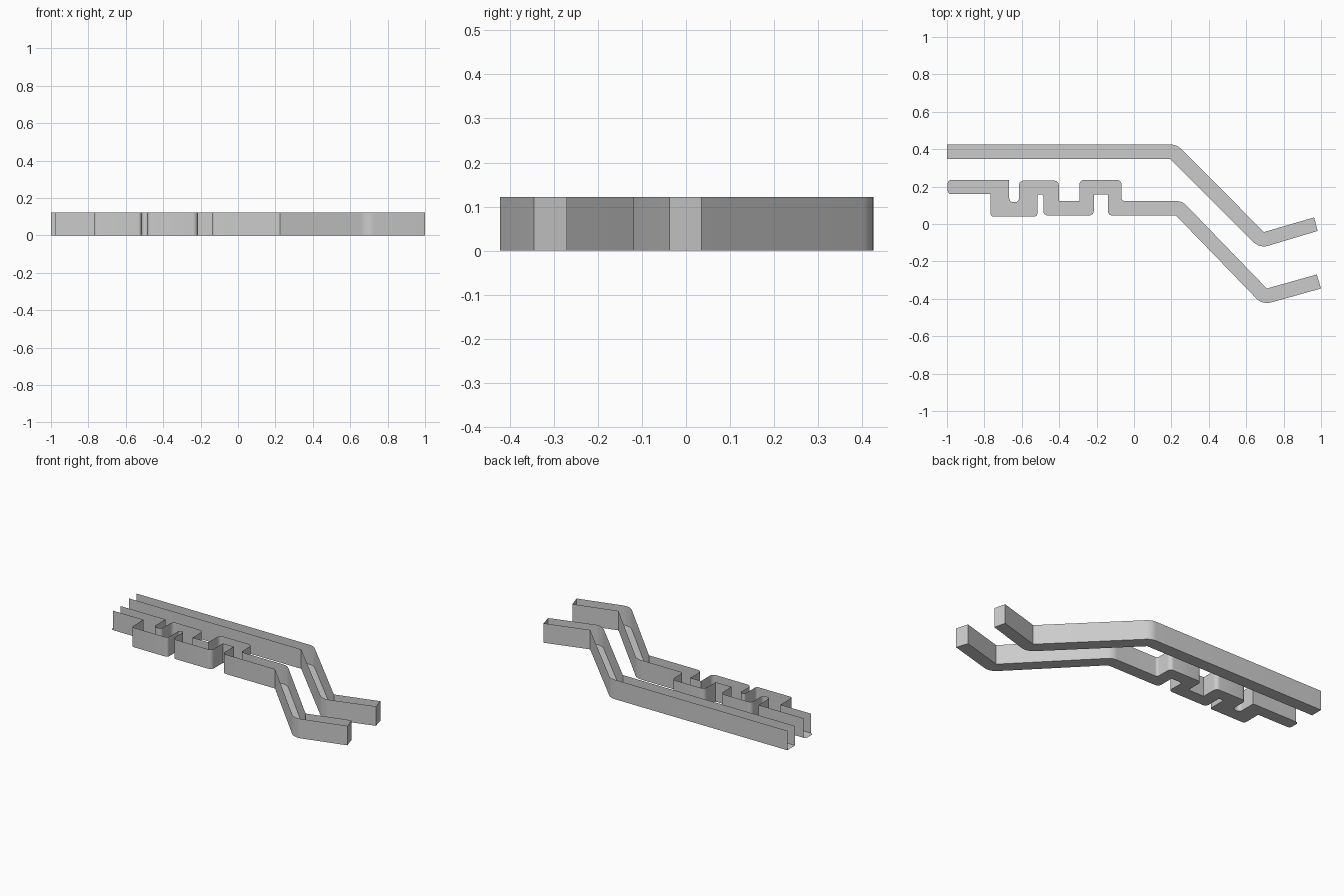
import bpy, bmesh, math
from mathutils import Vector

if "Cube" in bpy.data.objects:
    bpy.data.objects.remove(bpy.data.objects["Cube"])

HEIGHT = 0.122


def rounded(points, steps=6):
    """Turn (x, y, radius) corners into an outline with filleted corners."""
    out = []
    n = len(points)
    for i, (x, y, r) in enumerate(points):
        p = Vector((x, y))
        if r == 0:
            out.append(p)
            continue
        a = (Vector(points[i - 1][:2]) - p).normalized()
        b = (Vector(points[(i + 1) % n][:2]) - p).normalized()
        half = a.angle(b) / 2
        center = p + (a + b).normalized() * (r / math.sin(half))
        t = r / math.tan(half)
        start, end = p + a * t - center, p + b * t - center
        sweep = math.pi - 2 * half
        for k in range(steps + 1):
            f = k / steps
            v = (start * math.sin((1 - f) * sweep) + end * math.sin(f * sweep)) / math.sin(sweep)
            out.append(center + v)
    return out


def channel(name, points):
    """Thin open-topped trough: floor, side walls, right end cap, open left end."""
    outline = rounded(points)
    bm = bmesh.new()
    low = [bm.verts.new((p.x, p.y, 0)) for p in outline]
    high = [bm.verts.new((p.x, p.y, HEIGHT)) for p in outline]
    bm.faces.new(low)
    n = len(low)
    for i in range(n):
        j = (i + 1) % n
        if (low[i].co.x + low[j].co.x) / 2 > -0.98:
            bm.faces.new((low[i], high[i], high[j], low[j]))
    for v in [v for v in bm.verts if not v.link_faces]:
        bm.verts.remove(v)
    # outlines run clockwise, so the floor already faces down and walls outward
    bmesh.ops.reverse_faces(bm, faces=[f for f in bm.faces if len(f.verts) == 4])
    bmesh.ops.triangulate(bm, faces=[f for f in bm.faces if len(f.verts) > 4])
    mesh = bpy.data.meshes.new(name)
    bm.to_mesh(mesh)
    bm.free()
    obj = bpy.data.objects.new(name, mesh)
    bpy.context.collection.objects.link(obj)
    bpy.context.view_layer.objects.active = obj
    obj.select_set(True)
    bpy.ops.object.shade_smooth_by_angle(angle=math.radians(30))
    obj.select_set(False)


# Straight channel with two bends
channel("straight_channel", [
    (-1, 0.3475, 0), (-1, 0.425, 0), (0.228, 0.425, 0.078),
    (0.695, -0.043, 0), (0.963, 0.035, 0), (0.982, -0.037, 0),
    (0.672, -0.130, 0.078), (0.195, 0.3475, 0)])

# Meandering channel with the same two bends
R = 0.025
channel("meander_channel", [
    (-0.996, 0.16, 0.018), (-0.996, 0.235, 0.018),
    (-0.667, 0.235, 0), (-0.667, 0.117, 0.02), (-0.615, 0.117, 0.02),
    (-0.615, 0.232, R), (-0.402, 0.232, R), (-0.402, 0.123, 0),
    (-0.292, 0.123, 0), (-0.292, 0.235, R), (-0.066, 0.235, R),
    (-0.066, 0.123, 0.015), (0.257, 0.123, 0.078),
    (0.71, -0.345, 0), (0.977, -0.27, 0), (1.0, -0.345, 0),
    (0.687, -0.432, 0.078), (0.225, 0.045, 0),
    (-0.14, 0.045, R), (-0.14, 0.158, 0), (-0.215, 0.158, 0),
    (-0.215, 0.045, R), (-0.485, 0.045, R), (-0.485, 0.158, 0.012),
    (-0.517, 0.158, 0.012), (-0.517, 0.04, 0.015), (-0.767, 0.04, 0.015),
    (-0.767, 0.16, 0)])
